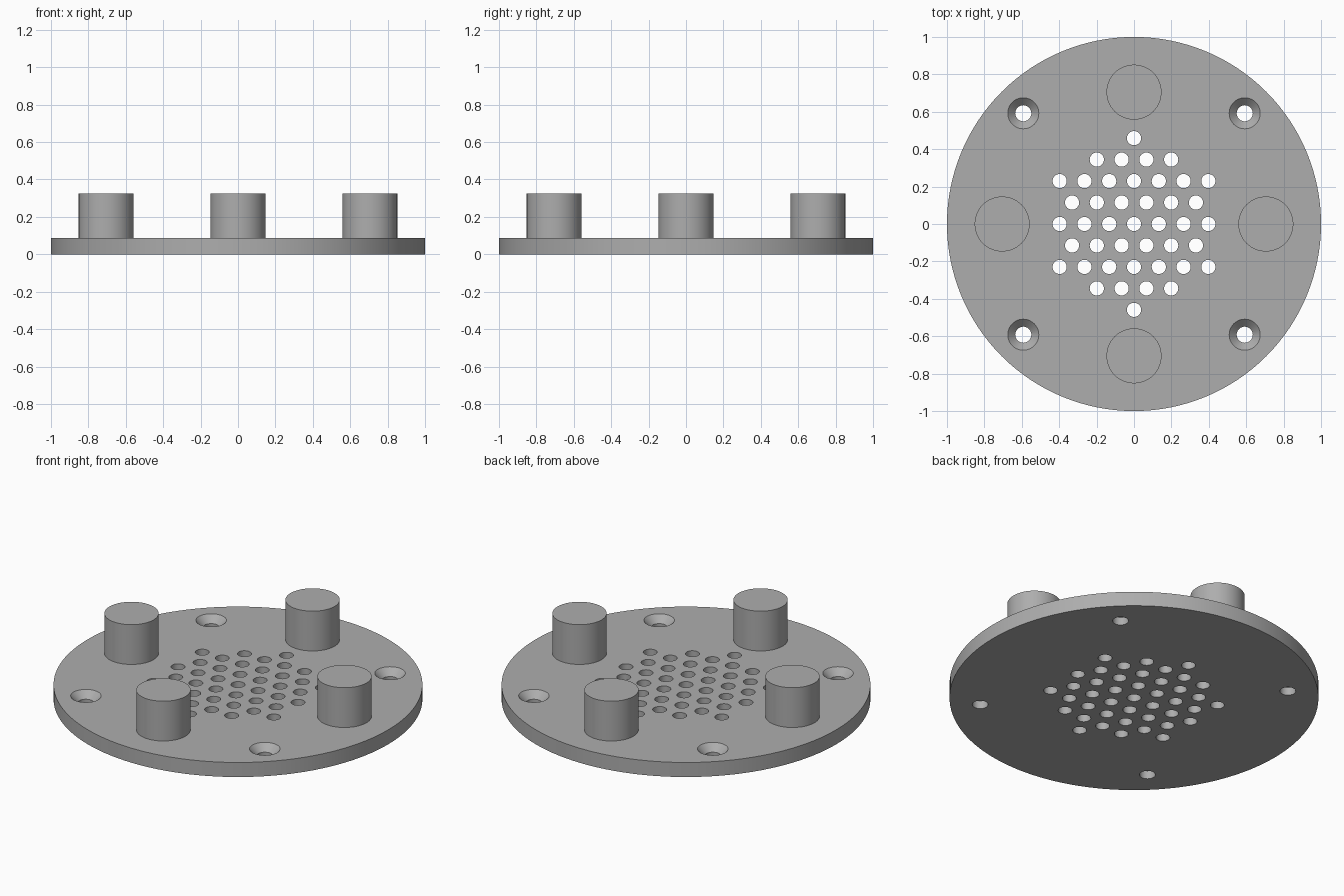
import bpy
import bmesh
import math

cube = bpy.data.objects.get("Cube")
if cube:
    bpy.data.objects.remove(cube, do_unlink=True)

PLATE_TOP = 0.087
PEG_TOP = 0.325
HOLE_PITCH = 0.1325
FIELD_RADIUS = 0.47

grey = bpy.data.materials.new("plain grey")
grey.use_nodes = True
colour = (0.42, 0.42, 0.42, 1)
grey.diffuse_color = colour
grey.node_tree.nodes["Principled BSDF"].inputs["Base Color"].default_value = colour


def add_turned(bm, profile, x, y, sides):
    """Add a closed round solid from (radius, height) pairs, bottom to top."""
    rings = []
    for radius, z in profile:
        ring = []
        for i in range(sides):
            a = math.tau * i / sides
            ring.append(bm.verts.new((x + radius * math.cos(a), y + radius * math.sin(a), z)))
        rings.append(ring)
    for low, high in zip(rings, rings[1:]):
        for i in range(sides):
            j = (i + 1) % sides
            bm.faces.new((low[i], low[j], high[j], high[i]))
    bm.faces.new(rings[0][::-1])
    bm.faces.new(rings[-1])


def make_object(name, bm):
    mesh = bpy.data.meshes.new(name)
    bm.to_mesh(mesh)
    bm.free()
    mesh.materials.append(grey)
    obj = bpy.data.objects.new(name, mesh)
    bpy.context.collection.objects.link(obj)
    return obj


def smooth(obj):
    bpy.ops.object.select_all(action="DESELECT")
    obj.select_set(True)
    bpy.context.view_layer.objects.active = obj
    bpy.ops.object.shade_smooth_by_angle(angle=math.radians(30))


# Round base plate
bm = bmesh.new()
add_turned(bm, [(1, 0), (1, PLATE_TOP)], 0, 0, 128)
plate = make_object("base_plate", bm)

# Hexagonal field of drain holes
bm = bmesh.new()
row_pitch = HOLE_PITCH * math.sqrt(3) / 2
for row in range(-4, 5):
    for col in range(-4, 5):
        x = (col + 0.5 * (row % 2)) * HOLE_PITCH
        y = row * row_pitch
        if math.hypot(x, y) < FIELD_RADIUS:
            add_turned(bm, [(0.038, -0.1), (0.038, 0.2)], x, y, 32)

# Countersunk screw holes
screw = [(0.043, -0.1), (0.043, PLATE_TOP - 0.04), (0.083, PLATE_TOP), (0.103, PLATE_TOP + 0.02)]
for sx in (-1, 1):
    for sy in (-1, 1):
        add_turned(bm, screw, sx * 0.592, sy * 0.592, 48)
cutter = make_object("hole_cutter", bm)
cutter.hide_render = True

# Cut the holes and bake the result
cut = plate.modifiers.new("holes", "BOOLEAN")
cut.operation = "DIFFERENCE"
cut.solver = "EXACT"
cut.object = cutter
bpy.context.view_layer.objects.active = plate
bpy.ops.object.modifier_apply(modifier=cut.name)
bpy.data.objects.remove(cutter, do_unlink=True)
smooth(plate)

# Four round pegs
for name, dx, dy in (("left", 1, 0), ("right", -1, 0), ("front", 0, -1), ("back", 0, 1)):
    bm = bmesh.new()
    add_turned(bm, [(0.147, PLATE_TOP - 0.01), (0.147, PEG_TOP)], dx * 0.705, dy * 0.705, 64)
    smooth(make_object(name + "_peg", bm))
